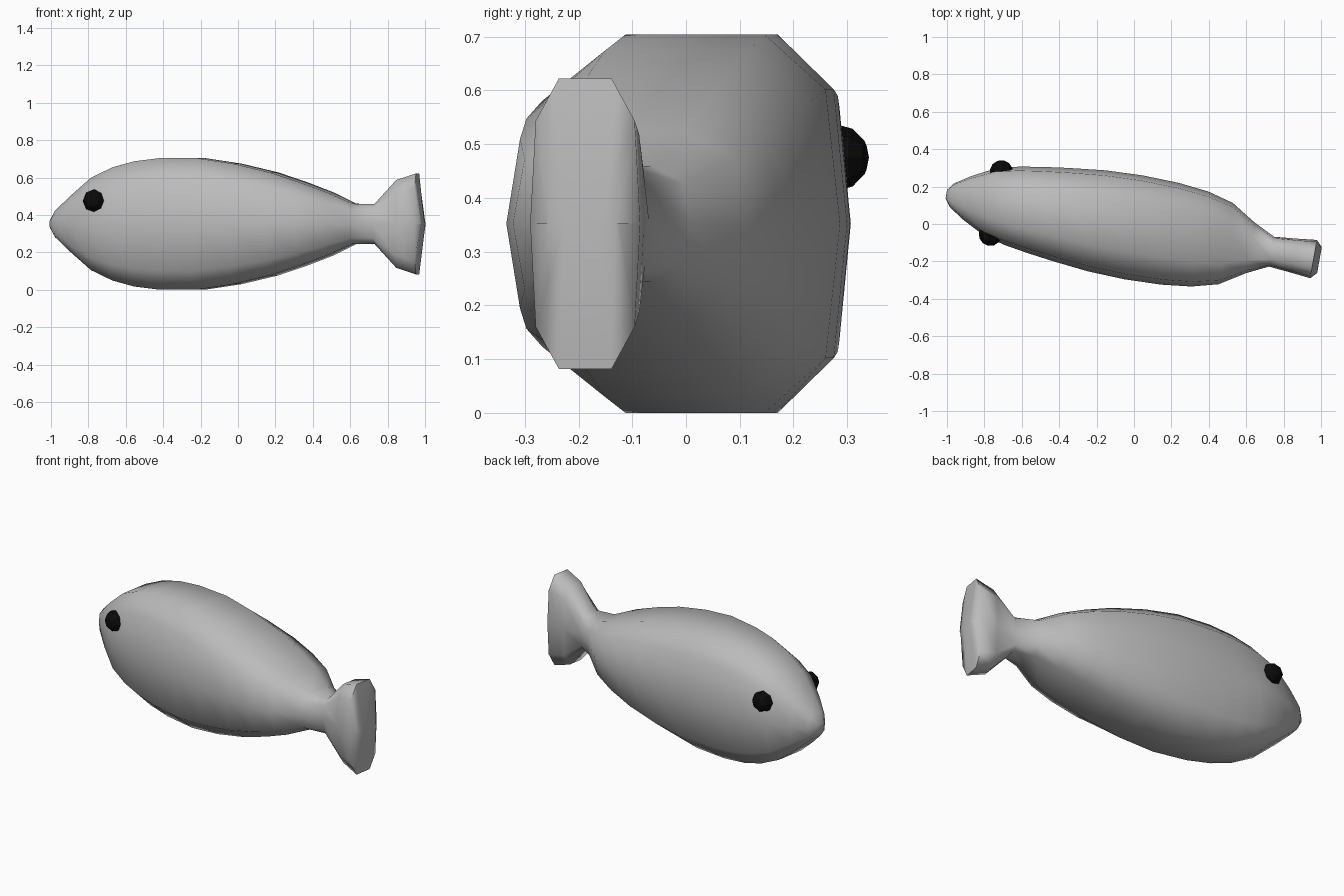
import bpy, bmesh, math
from mathutils import Matrix, Vector

cube = bpy.data.objects.get("Cube")
if cube:
    bpy.data.objects.remove(cube, do_unlink=True)


def material(name, rgb):
    m = bpy.data.materials.new(name)
    m.use_nodes = True
    color = (*rgb, 1)
    m.diffuse_color = color
    m.node_tree.nodes["Principled BSDF"].inputs["Base Color"].default_value = color
    return m


grey = material("body grey", (0.5, 0.5, 0.5))
black = material("eye black", (0.003, 0.003, 0.003))

# The fish is modelled along its own axis, then turned slightly toward the front
MID_Z = 0.352
turn = Matrix.Rotation(math.radians(-10), 4, "Z") @ Matrix.Translation((0, -0.018, MID_Z))


def finish(bm, name, mat, angle):
    bmesh.ops.recalc_face_normals(bm, faces=bm.faces)
    bm.transform(turn)
    mesh = bpy.data.meshes.new(name)
    bm.to_mesh(mesh)
    bm.free()
    mesh.materials.append(mat)
    obj = bpy.data.objects.new(name, mesh)
    bpy.context.collection.objects.link(obj)
    bpy.ops.object.select_all(action="DESELECT")
    obj.select_set(True)
    bpy.context.view_layer.objects.active = obj
    bpy.ops.object.shade_smooth_by_angle(angle=math.radians(angle))


# Body and tail: (position along axis, half width, half height)
stations = [
    (-1.016, 0.024, 0.02), (-0.985, 0.065, 0.07), (-0.9, 0.12, 0.147),
    (-0.78, 0.182, 0.247), (-0.66, 0.213, 0.303), (-0.54, 0.233, 0.335),
    (-0.4, 0.252, 0.352), (-0.2, 0.274, 0.352), (0, 0.282, 0.322),
    (0.2, 0.276, 0.275), (0.36, 0.258, 0.222), (0.5, 0.221, 0.17),
    (0.635, 0.137, 0.108), (0.75, 0.081, 0.106), (0.87, 0.092, 0.235),
    (0.978, 0.104, 0.27), (1.01, 0.07, 0),
]
quarter = [(1, 0), (0.9, 0.71), (0.48, 1)]
half = quarter + [(-y, z) for y, z in reversed(quarter)]
section = half + [(y, -z) for y, z in reversed(half[1:-1])]

bm = bmesh.new()
rings = [[bm.verts.new((s, w * y, h * z)) for y, z in section] for s, w, h in stations]
count = len(section)
for a, b in zip(rings, rings[1:]):
    for i in range(count):
        j = (i + 1) % count
        bm.faces.new((a[i], a[j], b[j], b[i]))
bm.faces.new(rings[0])
# The last ring closes into a ridge across the tail end
bmesh.ops.remove_doubles(bm, verts=bm.verts, dist=0.0005)
finish(bm, "fish_body", grey, 60)

# Eyes
for name, side in (("left_eye", -1), ("right_eye", 1)):
    bm = bmesh.new()
    place = Matrix.Translation((-0.747, side * 0.17, 0.123)) @ Matrix.Rotation(math.pi / 2, 4, "X")
    bmesh.ops.create_uvsphere(bm, u_segments=8, v_segments=6, radius=0.062, matrix=place)
    finish(bm, name, black, 20)
